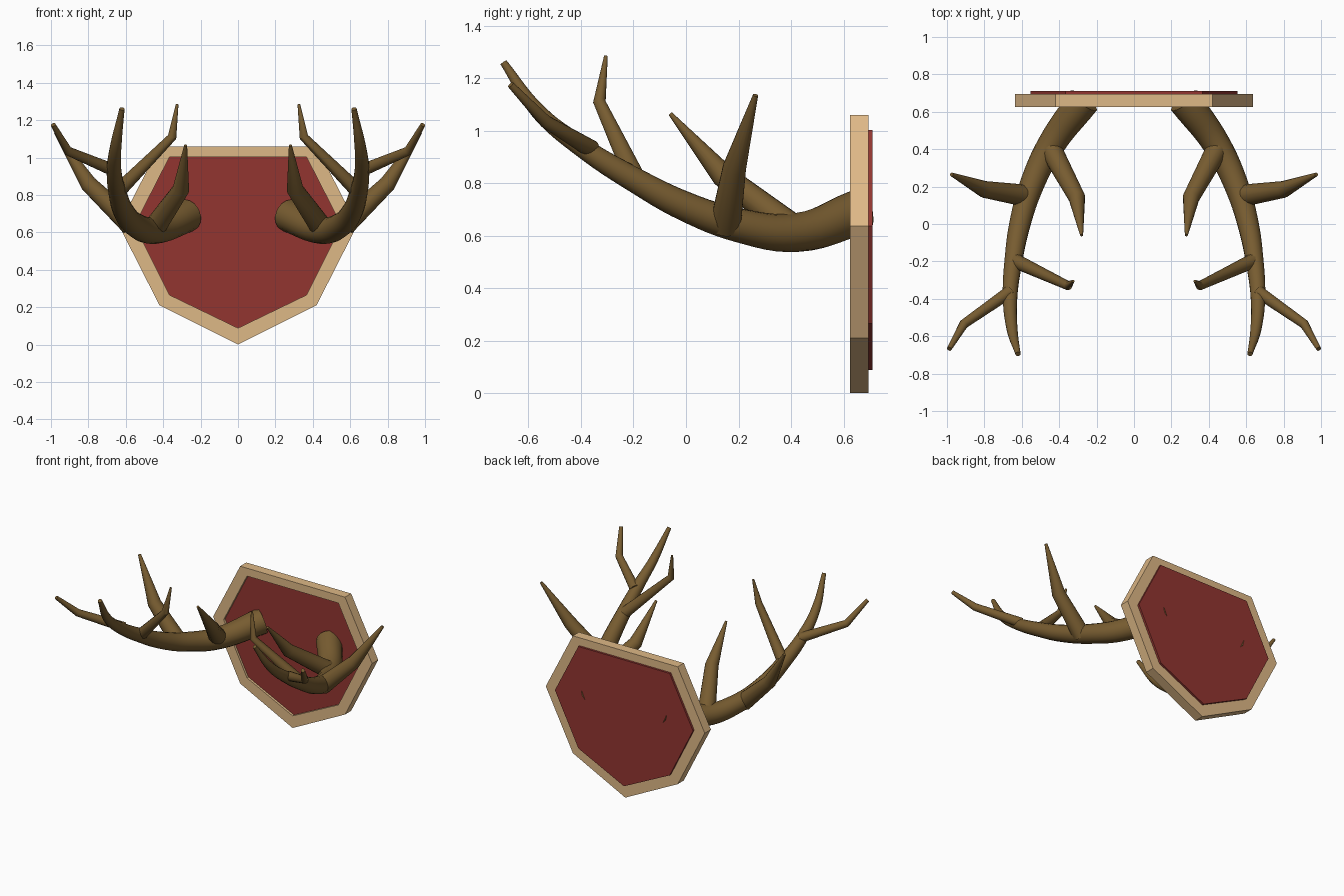
import bpy, bmesh
from math import radians

cube = bpy.data.objects.get("Cube")
if cube:
    bpy.data.objects.remove(cube, do_unlink=True)


def material(name, rgb):
    m = bpy.data.materials.new(name)
    m.use_nodes = True
    m.diffuse_color = (*rgb, 1)
    m.node_tree.nodes["Principled BSDF"].inputs["Base Color"].default_value = (*rgb, 1)
    return m


WOOD = material("pale wood", (0.73, 0.48, 0.24))
RED = material("dark red", (0.287, 0.036, 0.03))
HORN = material("brown horn", (0.185, 0.107, 0.03))


def outline(half):
    """Close a half outline, given from bottom centre to top corner."""
    return half + [(-x, z) for x, z in reversed(half[1:])]


def slab(name, rings, y0, y1, mat):
    """Extrude a polygon, or the band between two polygons, along y."""
    bm = bmesh.new()
    loops = [[bm.verts.new((x, y0, z)) for x, z in ring] for ring in rings]
    if len(loops) == 1:
        bm.faces.new(loops[0])
    else:
        a, b = loops
        for i in range(len(a)):
            j = (i + 1) % len(a)
            bm.faces.new((a[i], a[j], b[j], b[i]))
    ext = bmesh.ops.extrude_face_region(bm, geom=bm.faces[:])
    moved = [v for v in ext["geom"] if isinstance(v, bmesh.types.BMVert)]
    bmesh.ops.translate(bm, verts=moved, vec=(0, y1 - y0, 0))
    bmesh.ops.recalc_face_normals(bm, faces=bm.faces[:])
    me = bpy.data.meshes.new(name)
    bm.to_mesh(me)
    bm.free()
    me.materials.append(mat)
    ob = bpy.data.objects.new(name, me)
    bpy.context.collection.objects.link(ob)


def horn(name, pts, side, curved=False):
    """Tapered round tube through (x, y, z, radius) points."""
    cu = bpy.data.curves.new(name, "CURVE")
    cu.dimensions = "3D"
    cu.bevel_depth = 1
    cu.bevel_resolution = 6
    cu.resolution_u = 6
    cu.use_fill_caps = True
    sp = cu.splines.new("BEZIER" if curved else "POLY")
    knots = sp.bezier_points if curved else sp.points
    knots.add(len(pts) - 1)
    for k, (x, y, z, r) in zip(knots, pts):
        k.radius = r
        if curved:
            k.co = (side * x, y, z)
            k.handle_left_type = k.handle_right_type = "AUTO"
        else:
            k.co = (side * x, y, z, 1)
    cu.materials.append(HORN)
    ob = bpy.data.objects.new(name, cu)
    bpy.context.collection.objects.link(ob)
    bpy.ops.object.select_all(action="DESELECT")
    ob.select_set(True)
    bpy.context.view_layer.objects.active = ob
    bpy.ops.object.convert(target="MESH")
    bpy.ops.object.shade_smooth_by_angle(angle=radians(40))


# Shield-shaped mount: wooden rim with a red panel set slightly back in it
outer = outline([(0, 0), (0.42, 0.21), (0.637, 0.637), (0.42, 1.06)])
inner = outline([(0, 0.088), (0.366, 0.265), (0.553, 0.637), (0.366, 1.003)])
slab("mount_rim", [outer, inner], 0.625, 0.695, WOOD)
slab("mount_panel", [inner], 0.642, 0.71, RED)

# Antlers: one curved beam with four tines on each side
BEAM = [(0.27, 0.66, 0.69, 0.088), (0.445, 0.42, 0.612, 0.074),
        (0.55, 0.2, 0.64, 0.065), (0.61, 0, 0.71, 0.057),
        (0.645, -0.2, 0.815, 0.048), (0.663, -0.4, 0.94, 0.039),
        (0.652, -0.56, 1.07, 0.03), (0.62, -0.695, 1.26, 0.014)]
TINES = {
    "inner_rear_tine": [(0.45, 0.41, 0.62, 0.06), (0.305, 0.14, 0.83, 0.045),
                        (0.28, -0.06, 1.065, 0.008)],
    "outer_rear_tine": [(0.57, 0.15, 0.64, 0.06), (0.8, 0.185, 0.86, 0.045),
                        (0.975, 0.265, 1.135, 0.01)],
    "inner_front_tine": [(0.64, -0.195, 0.82, 0.04), (0.352, -0.33, 1.11, 0.024),
                         (0.325, -0.305, 1.285, 0.007)],
    "outer_front_tine": [(0.66, -0.36, 0.93, 0.034), (0.91, -0.535, 1.035, 0.025),
                         (0.988, -0.668, 1.175, 0.013)],
}
for label, side in (("left", 1), ("right", -1)):
    horn(label + "_antler_beam", BEAM, side, curved=True)
    for tine, pts in TINES.items():
        horn(label + "_" + tine, pts, side)
